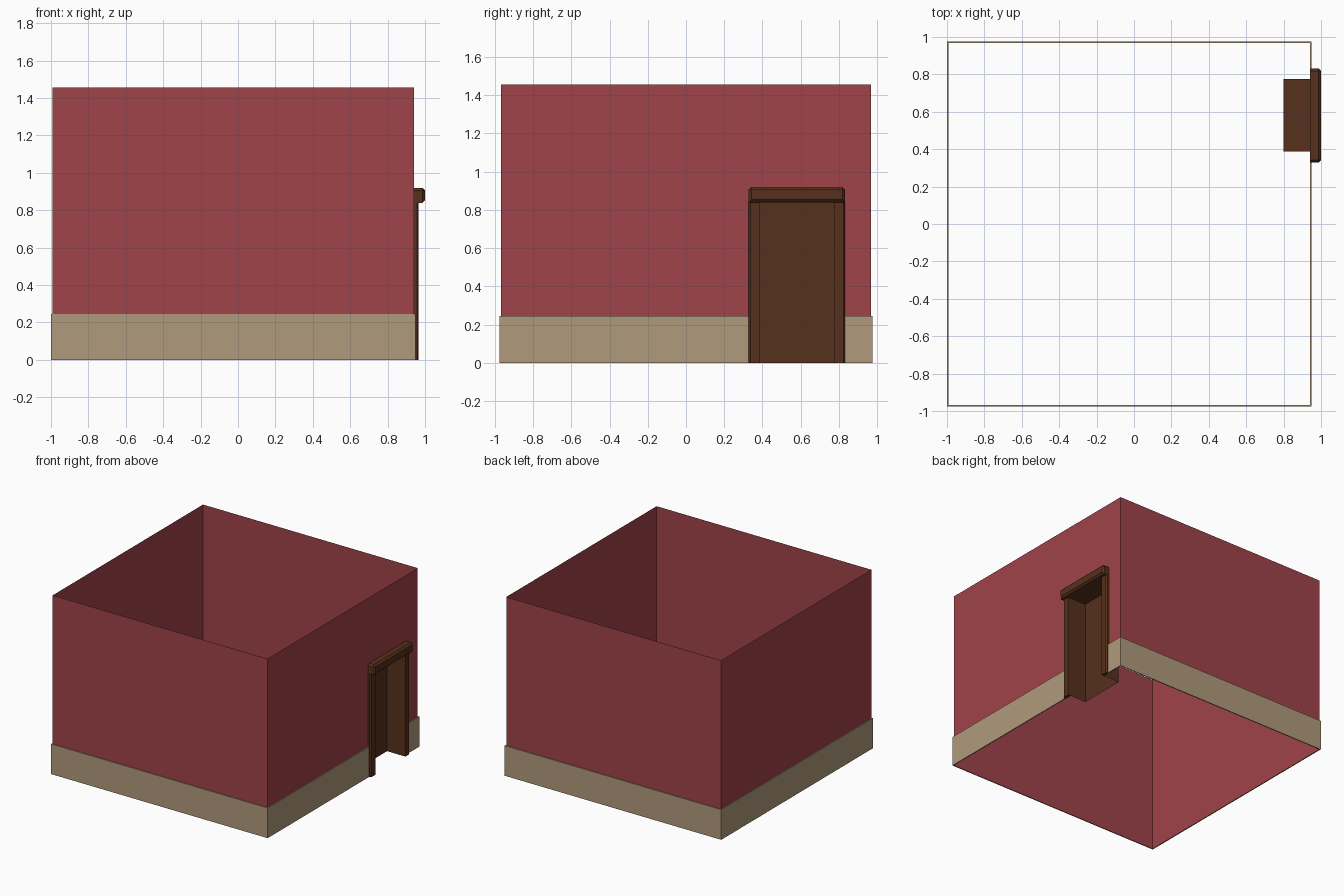
import bpy, bmesh

if "Cube" in bpy.data.objects:
    bpy.data.objects.remove(bpy.data.objects["Cube"])


def material(name, rgb):
    m = bpy.data.materials.new(name)
    m.diffuse_color = (*rgb, 1)
    m.use_nodes = True
    m.node_tree.nodes["Principled BSDF"].inputs["Base Color"].default_value = m.diffuse_color
    return m


RED = material("red_plaster", (0.352, 0.056, 0.069))
TAN = material("tan_skirting", (0.434, 0.323, 0.202))
WOOD = material("dark_wood", (0.095, 0.030, 0.012))

# Door opening and trim limits
Y0, Y1 = 0.388, 0.775
T0, T1 = 0.328, 0.832
HEAD = 0.84
WX = 0.942


def finish(name, bm, mat):
    me = bpy.data.meshes.new(name)
    bm.to_mesh(me)
    bm.free()
    me.materials.append(mat)
    ob = bpy.data.objects.new(name, me)
    bpy.context.collection.objects.link(ob)
    return ob


def face(bm, pts):
    return bm.faces.new([bm.verts.new(p) for p in pts])


def strip(bm, path_a, za, path_b, zb):
    """Quads between two matching plan paths at two heights."""
    for i in range(len(path_a) - 1):
        face(bm, [(*path_a[i], za), (*path_a[i + 1], za),
                  (*path_b[i + 1], zb), (*path_b[i], zb)])


def room_path(x0, x1, y, ya, yb):
    """Plan outline running round the room from one side of the door to the other."""
    return [(x1, yb), (x1, y), (x0, y), (x0, -y), (x1, -y), (x1, ya)]


# Walls: thin open sheet with a doorway
bm = bmesh.new()
path = room_path(-0.992, WX, 0.967, Y0, Y1)
strip(bm, path, 0, path, 1.455)
face(bm, [(WX, Y0, HEAD), (WX, Y1, HEAD), (WX, Y1, 1.455), (WX, Y0, 1.455)])
bmesh.ops.remove_doubles(bm, verts=bm.verts, dist=1e-5)
finish("walls", bm, RED)

# Skirting: outer band with a narrow ledge above and below
bm = bmesh.new()
outer = room_path(-1.0, 0.95, 0.975, T0 + 0.01, T1 - 0.01)
inner = room_path(-0.992, WX, 0.967, T0 + 0.01, T1 - 0.01)
strip(bm, outer, 0, outer, 0.245)
strip(bm, outer, 0.245, inner, 0.245)
strip(bm, inner, 0, outer, 0)
bmesh.ops.remove_doubles(bm, verts=bm.verts, dist=1e-5)
finish("skirting", bm, TAN)

# Door recess: two jambs, door panel and ceiling, open below
bm = bmesh.new()
alcove = [(WX, Y0), (0.8, Y0), (0.8, Y1), (WX, Y1)]
strip(bm, alcove, 0, alcove, HEAD)
face(bm, [(*p, HEAD) for p in alcove])
bmesh.ops.remove_doubles(bm, verts=bm.verts, dist=1e-5)
finish("door_recess", bm, WOOD)


def chamfered_box(name, lo, hi, width, pick):
    """Box with the edges chosen by pick(midpoint sides) chamfered."""
    bm = bmesh.new()
    bmesh.ops.create_cube(bm, size=1)
    edges = [e for e in bm.edges
             if pick(*[round(2 * c) for c in (e.verts[0].co + e.verts[1].co) / 2])]
    bmesh.ops.scale(bm, verts=bm.verts, vec=[b - a for a, b in zip(lo, hi)])
    bmesh.ops.translate(bm, verts=bm.verts, vec=[(a + b) / 2 for a, b in zip(lo, hi)])
    bmesh.ops.bevel(bm, geom=edges, offset=width, segments=1, affect='EDGES')
    finish(name, bm, WOOD)


# Door posts: outer front edge chamfered
chamfered_box("door_post_left", (WX, T0, 0), (0.966, Y0, HEAD + 0.01), 0.009,
              lambda x, y, z: x == 1 and y == -1)
chamfered_box("door_post_right", (WX, Y1, 0), (0.966, T1, HEAD + 0.01), 0.009,
              lambda x, y, z: x == 1 and y == 1)

# Lintel: front edges and upper corners chamfered
chamfered_box("door_lintel", (WX, T0, HEAD), (1.0, T1, 0.92), 0.014,
              lambda x, y, z: x == 1 or (z == 1 and y != 0))
